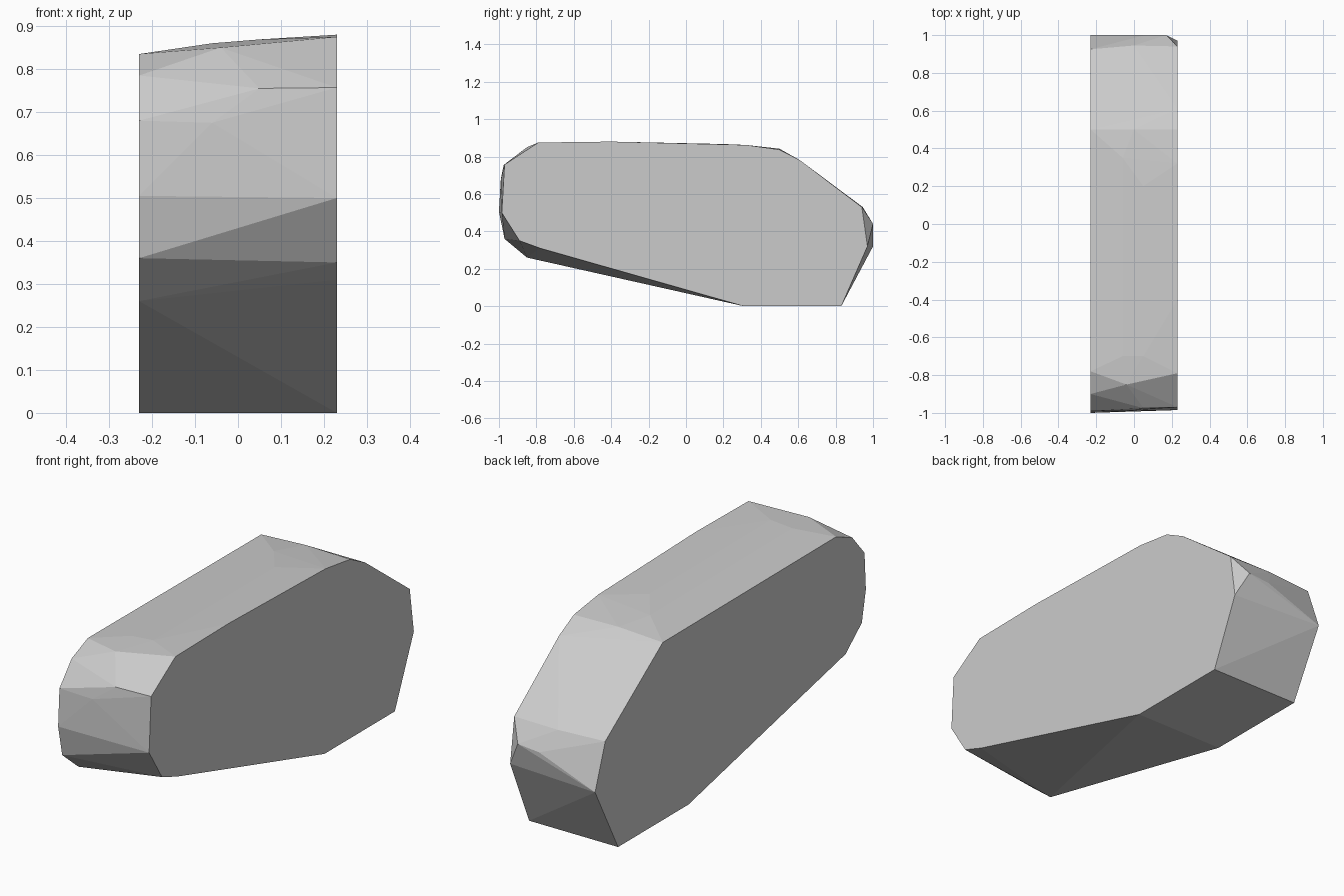
import bpy
import bmesh
import math

cube = bpy.data.objects.get("Cube")
if cube:
    bpy.data.objects.remove(cube, do_unlink=True)

HALF = 0.23

# Side outlines as (y, z)
left_outline = [(0.83, 0), (0.97, 0.32), (0.94, 0.53), (0.61, 0.78), (0.5, 0.837),
                (0.32, 0.862), (-0.4, 0.88), (-0.79, 0.875), (-0.97, 0.757),
                (-0.985, 0.5), (-0.89, 0.35), (-0.78, 0.31), (0.31, 0)]
right_outline = [(0.83, 0), (1, 0.32), (0.925, 0.53), (0.5, 0.83), (-0.78, 0.835),
                 (-0.9, 0.785), (-0.99, 0.68), (-1, 0.505), (-0.97, 0.36),
                 (-0.85, 0.26), (0.31, 0)]

# Worn corners between the two sides
chips = [(0.17, 1, 0.44), (0.06, 1, 0.43), (0, 0.945, 0.53), (0, 0.5, 0.842),
         (-0.06, 0.35, 0.855), (0.05, 0.2, 0.867), (-0.06, -0.7, 0.86),
         (0.05, -0.7, 0.869), (-0.04, -0.85, 0.85), (0.05, -0.975, 0.755),
         (-0.06, -0.99, 0.675)]

points = [(HALF, y, z) for y, z in left_outline]
points += [(-HALF, y, z) for y, z in right_outline]
points += chips

# Stone slab: tight skin around all the corners
bm = bmesh.new()
for p in points:
    bm.verts.new(p)
bmesh.ops.convex_hull(bm, input=list(bm.verts))
loose = [v for v in bm.verts if not v.link_faces]
bmesh.ops.delete(bm, geom=loose, context='VERTS')
bmesh.ops.dissolve_limit(bm, angle_limit=math.radians(0.3),
                         verts=list(bm.verts), edges=list(bm.edges))
bmesh.ops.recalc_face_normals(bm, faces=list(bm.faces))
mesh = bpy.data.meshes.new("stone_slab")
bm.to_mesh(mesh)
bm.free()

slab = bpy.data.objects.new("stone_slab", mesh)
bpy.context.collection.objects.link(slab)

# Plain grey stone
grey = bpy.data.materials.new("stone_grey")
grey.use_nodes = True
colour = (0.6, 0.6, 0.6, 1)
grey.diffuse_color = colour
grey.node_tree.nodes["Principled BSDF"].inputs["Base Color"].default_value = colour
mesh.materials.append(grey)
